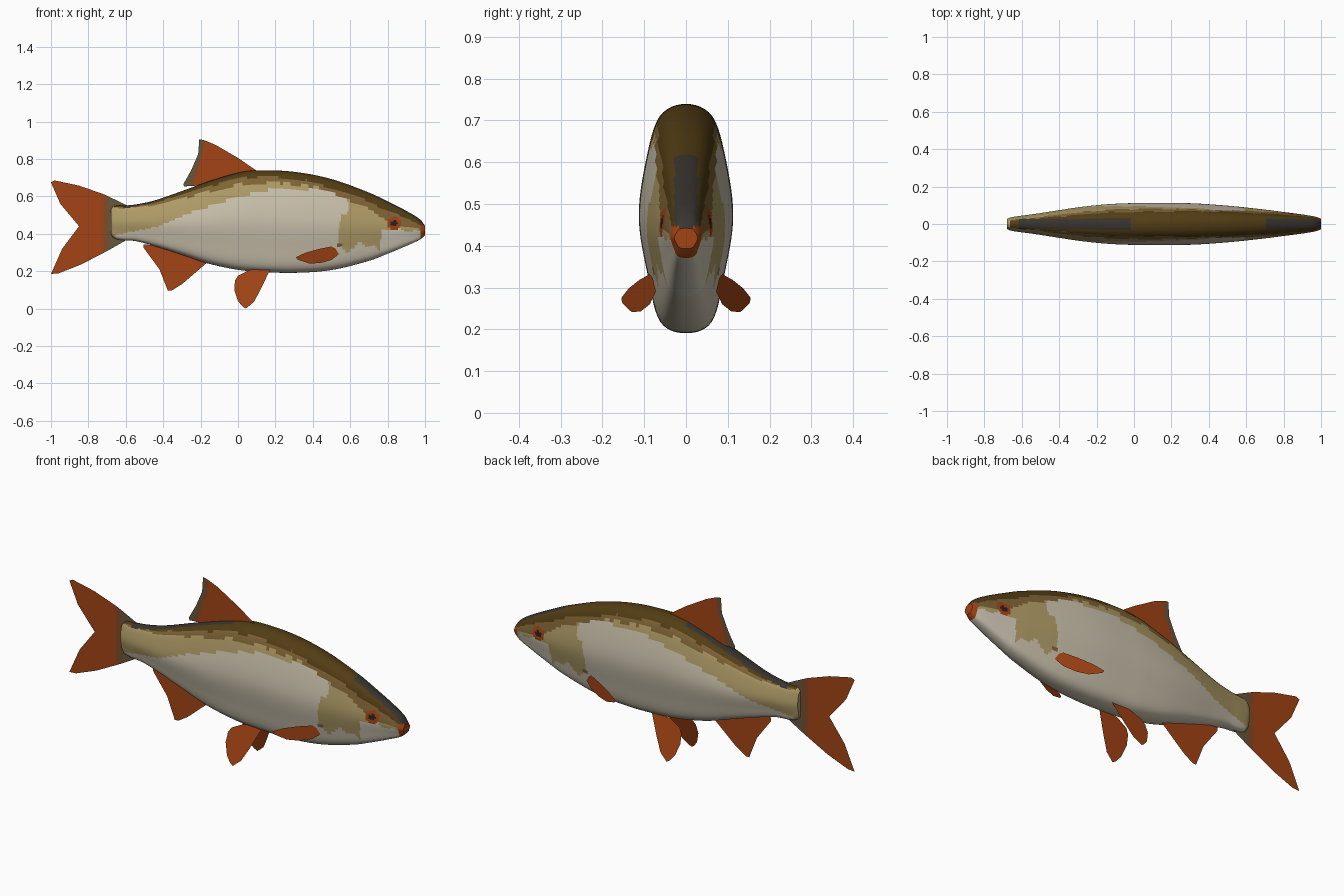
import bpy, bmesh, math

if "Cube" in bpy.data.objects:
    bpy.data.objects.remove(bpy.data.objects["Cube"])

# Palette (linear values)
PALETTE = [
    ("silver", (0.60, 0.54, 0.42)),
    ("light_olive", (0.43, 0.33, 0.135)),
    ("olive_brown", (0.21, 0.125, 0.036)),
    ("dark_brown", (0.085, 0.046, 0.007)),
    ("slate", (0.040, 0.034, 0.028)),
    ("fin_red", (0.36, 0.056, 0.007)),
    ("fin_dusky", (0.21, 0.07, 0.025)),
    ("fin_grey", (0.13, 0.095, 0.045)),
    ("pale_cheek", (0.64, 0.59, 0.48)),
    ("pupil", (0.02, 0.014, 0.01)),
]
MATS = {}
for name, col in PALETTE:
    m = bpy.data.materials.new(name)
    m.diffuse_color = (*col, 1.0)
    m.use_nodes = True
    m.node_tree.nodes["Principled BSDF"].inputs["Base Color"].default_value = m.diffuse_color
    MATS[name] = m
INDEX = {name: i for i, (name, _) in enumerate(PALETTE)}


def make_object(name, bm):
    mesh = bpy.data.meshes.new(name)
    bm.to_mesh(mesh)
    bm.free()
    for n, _ in PALETTE:
        mesh.materials.append(MATS[n])
    ob = bpy.data.objects.new(name, mesh)
    bpy.context.collection.objects.link(ob)
    return ob


def lerp_table(table, x):
    if x <= table[0][0]:
        return table[0][1]
    for (x0, v0), (x1, v1) in zip(table, table[1:]):
        if x <= x1:
            return v0 + (v1 - v0) * (x - x0) / (x1 - x0)
    return table[-1][1]


def hermite(p0, p1, m0, m1, s):
    return ((2*s**3 - 3*s**2 + 1) * p0 + (s**3 - 2*s**2 + s) * m0
            + (3*s**2 - 2*s**3) * p1 + (s**3 - s**2) * m1)


# Body stations: x, top z, bottom z, half width
STATIONS = [
    (-0.68, 0.53, 0.40, 0.026), (-0.665, 0.547, 0.378, 0.034),
    (-0.62, 0.55, 0.366, 0.042), (-0.55, 0.556, 0.361, 0.051),
    (-0.45, 0.577, 0.335, 0.066), (-0.30, 0.628, 0.287, 0.089),
    (-0.15, 0.682, 0.238, 0.105), (0.0, 0.726, 0.207, 0.112),
    (0.1, 0.739, 0.197, 0.113), (0.3, 0.731, 0.191, 0.111),
    (0.5, 0.692, 0.206, 0.098), (0.7, 0.620, 0.255, 0.077),
    (0.8, 0.573, 0.293, 0.064), (0.9, 0.522, 0.335, 0.051),
    (0.975, 0.475, 0.370, 0.038), (1.0, 0.442, 0.393, 0.028),
]


def station(x):
    n = len(STATIONS)
    i = max(k for k in range(n - 1) if STATIONS[k][0] <= x)
    a, b = STATIONS[i], STATIONS[i + 1]
    p, q = STATIONS[max(i - 1, 0)], STATIONS[min(i + 2, n - 1)]
    h = b[0] - a[0]
    return [hermite(a[c], b[c], h * (b[c] - p[c]) / (b[0] - p[0]),
                    h * (q[c] - a[c]) / (q[0] - a[0]), (x - a[0]) / h)
            for c in (1, 2, 3)]


# Cross-section: depth from the back (0..1), width fraction
SECTION = [(0.055, -0.56), (0, 0), (0.055, 0.56), (0.25, 0.85), (0.5, 1.0),
           (0.75, 0.81), (0.95, 0.55), (1, 0), (0.95, -0.55)]
PER = 6
half = []
for k in range(1, 7):
    p, a, b, q = SECTION[k - 1:k + 3]
    for j in range(PER):
        half.append([hermite(a[c], b[c], (b[c] - p[c]) / 2, (q[c] - a[c]) / 2, j / PER)
                     for c in (0, 1)])
half.append([1, 0])
ring_shape = half + [[t, -w] for t, w in half[-2:0:-1]]

# Colour boundaries along the body
DARK = [(-0.68, 0.03), (-0.4, 0.055), (0, 0.06), (0.4, 0.08), (0.7, 0.13), (0.9, 0.22), (1, 0.3)]
MID = [(-0.68, 0.05), (-0.4, 0.11), (0, 0.13), (0.3, 0.12), (0.5, 0.14), (0.7, 0.24), (0.85, 0.42), (1, 0.5)]
SILVER = [(-0.68, 0.39), (-0.42, 0.44), (-0.26, 0.51), (-0.04, 0.585), (0.14, 0.633), (0.6, 0.64)]


def body_colour(x, y, z):
    top, bottom, _ = station(x)
    t = (top - z) / (top - bottom)
    wob = 0.008 * math.sin(31 * x + 17 * z) + 0.005 * math.sin(73 * x - 41 * z)
    if x > 0.975 and z < 0.445:
        return "fin_red"
    # eye
    d = math.hypot((x - 0.835) / 1.15, z - 0.455)
    if d < 0.015:
        return "pupil"
    if d < 0.034:
        return "fin_red"
    # back
    if t < 0.15 and abs(y) < 0.028 and (x > 0.7 or -0.62 < x < -0.02):
        return "slate"
    if x > -0.66 and t < lerp_table(DARK, x) + wob:
        return "dark_brown"
    if x > -0.66 and t < lerp_table(MID, x) + wob:
        return "olive_brown"
    # gill notch
    if math.hypot(x - 0.545, z - 0.34) < 0.016:
        return "olive_brown"
    # head
    if x > 0.77 + wob:
        return "pale_cheek" if z < 0.42 + wob else "light_olive"
    if x > (0.58 if z > 0.5 else 0.545) + wob:
        return "light_olive" if z > 0.33 + 2 * wob else "silver"
    if x < -0.655:
        return "light_olive"
    return "silver" if z < lerp_table(SILVER, x) else "light_olive"


# Body
bm = bmesh.new()
rings = []
STEPS = 210
for i in range(STEPS + 1):
    x = min(-0.68 + 1.68 * i / STEPS, 1.0)
    top, bottom, hw = station(x)
    rings.append([bm.verts.new((x, w * hw, top + (bottom - top) * t)) for t, w in ring_shape])
n = len(ring_shape)
for a, b in zip(rings, rings[1:]):
    for j in range(n):
        bm.faces.new((a[j], a[(j + 1) % n], b[(j + 1) % n], b[j]))
for f in bm.faces:
    c = f.calc_center_median()
    f.material_index = INDEX[body_colour(*c)]
bm.faces.new(rings[0]).material_index = INDEX["light_olive"]
bm.faces.new(rings[-1]).material_index = INDEX["fin_red"]
bmesh.ops.recalc_face_normals(bm, faces=bm.faces)
for f in bm.faces:
    f.smooth = len(f.verts) == 4
make_object("body", bm)


# Fins: flat sheets drawn in x-z, with a rule for the sideways offset
def fin(name, parts, side=lambda x, z: 0.0):
    bm = bmesh.new()
    for mat, pts in parts:
        f = bm.faces.new([bm.verts.new((x, side(x, z), z)) for x, z in pts])
        f.material_index = INDEX[mat]
    bmesh.ops.triangulate(bm, faces=bm.faces)
    bmesh.ops.remove_doubles(bm, verts=bm.verts, dist=0.0005)
    return make_object(name, bm)


fin("tail_fin", [
    ("fin_red", [(-0.72, 0.612), (-0.85, 0.657), (-0.98, 0.685), (-1.0, 0.675), (-0.95, 0.56),
                 (-0.85, 0.44), (-0.94, 0.32), (-1.0, 0.185), (-0.96, 0.188), (-0.84, 0.235), (-0.72, 0.297)]),
    ("fin_dusky", [(-0.69, 0.598), (-0.72, 0.612), (-0.72, 0.297), (-0.69, 0.313)]),
    ("fin_grey", [(-0.59, 0.55), (-0.69, 0.598), (-0.69, 0.313), (-0.59, 0.37)]),
])

fin("dorsal_fin", [
    ("fin_red", [(0.11, 0.73), (0.0, 0.805), (-0.12, 0.875), (-0.175, 0.898), (-0.175, 0.82),
                 (-0.22, 0.73), (-0.24, 0.655), (-0.15, 0.665)]),
    ("fin_dusky", [(-0.175, 0.898), (-0.19, 0.902), (-0.193, 0.82), (-0.235, 0.735), (-0.262, 0.655),
                   (-0.24, 0.655), (-0.22, 0.73), (-0.175, 0.82)]),
    ("fin_grey", [(-0.19, 0.902), (-0.207, 0.905), (-0.213, 0.825), (-0.25, 0.74), (-0.292, 0.665),
                  (-0.288, 0.652), (-0.262, 0.655), (-0.235, 0.735), (-0.193, 0.82)]),
])

fin("anal_fin", [
    ("fin_red", [(-0.16, 0.25), (-0.3, 0.13), (-0.355, 0.096), (-0.375, 0.095), (-0.42, 0.21),
                 (-0.505, 0.325), (-0.505, 0.343), (-0.4, 0.335), (-0.28, 0.295)]),
])

# Paired fins on both flanks
PECTORAL = [(0.54, 0.29), (0.52, 0.322), (0.5, 0.332), (0.43, 0.318), (0.36, 0.298), (0.31, 0.275),
            (0.318, 0.262), (0.38, 0.241), (0.44, 0.243), (0.5, 0.26)]
PELVIC = [(0.18, 0.225), (0.06, 0.205), (0.0, 0.175), (-0.016, 0.15), (-0.02, 0.1), (0.0, 0.04),
          (0.025, 0.01), (0.042, 0.0), (0.085, 0.035), (0.12, 0.1)]
for s, label in ((-1, "front"), (1, "back")):
    fin("pectoral_fin_" + label, [("fin_red", PECTORAL)],
        lambda x, z, s=s: s * (0.155 - 0.36 * (x - 0.31)))
    fin("pelvic_fin_" + label, [("fin_red", PELVIC)],
        lambda x, z, s=s: s * (0.105 - 0.29 * z))
